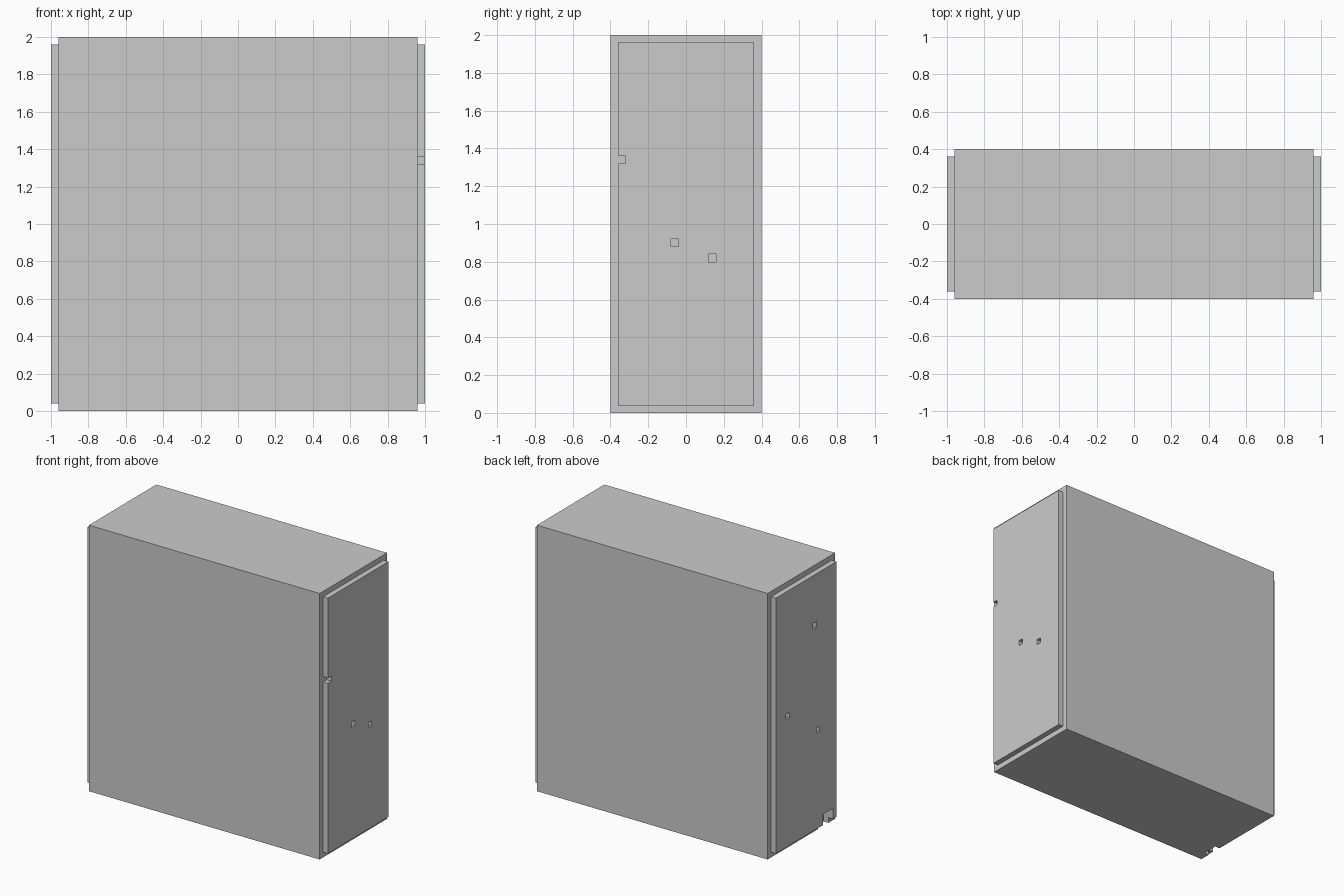
import bpy

if "Cube" in bpy.data.objects:
    bpy.data.objects.remove(bpy.data.objects["Cube"])

U = 0.04  # size of one block of the model's grid


def box(name, lo, hi):
    """Axis-aligned box between two corners."""
    bpy.ops.mesh.primitive_cube_add(size=1)
    ob = bpy.context.object
    ob.name = name
    for v in ob.data.vertices:
        v.co = [(lo[i] + hi[i]) / 2 + v.co[i] * (hi[i] - lo[i]) for i in range(3)]
    return ob


def cut(target, lo, hi):
    """Subtract a box from the target and discard the cutter."""
    cutter = box("cutter", lo, hi)
    cutter.hide_render = True
    mod = target.modifiers.new("cut", 'BOOLEAN')
    mod.operation = 'DIFFERENCE'
    mod.solver = 'EXACT'
    mod.object = cutter
    bpy.context.view_layer.objects.active = target
    bpy.ops.object.modifier_apply(modifier=mod.name)
    bpy.data.objects.remove(cutter, do_unlink=True)


# Main block
body = box("body", (-0.96, -0.4, 0), (0.96, 0.4, 2))

# Inset side panels, one block thick
right_panel = box("right_panel", (0.96, -0.36, 0.04), (1, 0.36, 1.96))
left_panel = box("left_panel", (-1, -0.36, 0.04), (-0.96, 0.36, 1.96))

# One-block pits through the panels: (lower y, lower z)
pits = {
    right_panel: (0.98, [(-0.08, 0.88), (0.12, 0.80)]),
    left_panel: (-0.98, [(-0.12, 1.56), (0.20, 1.00), (-0.16, 0.76)]),
}
for panel, (x, cells) in pits.items():
    for y, z in cells:
        cut(panel, (x - U, y, z), (x + U, y + U, z + U))

# Edge notch at the front of the right panel
cut(right_panel, (0.94, -0.40, 1.32), (1.04, -0.32, 1.36))

# Larger notch at the bottom of the left side, through panel and body
for part in (left_panel, body):
    cut(part, (-1.04, -0.32, -0.04), (-0.92, -0.20, 0.12))
